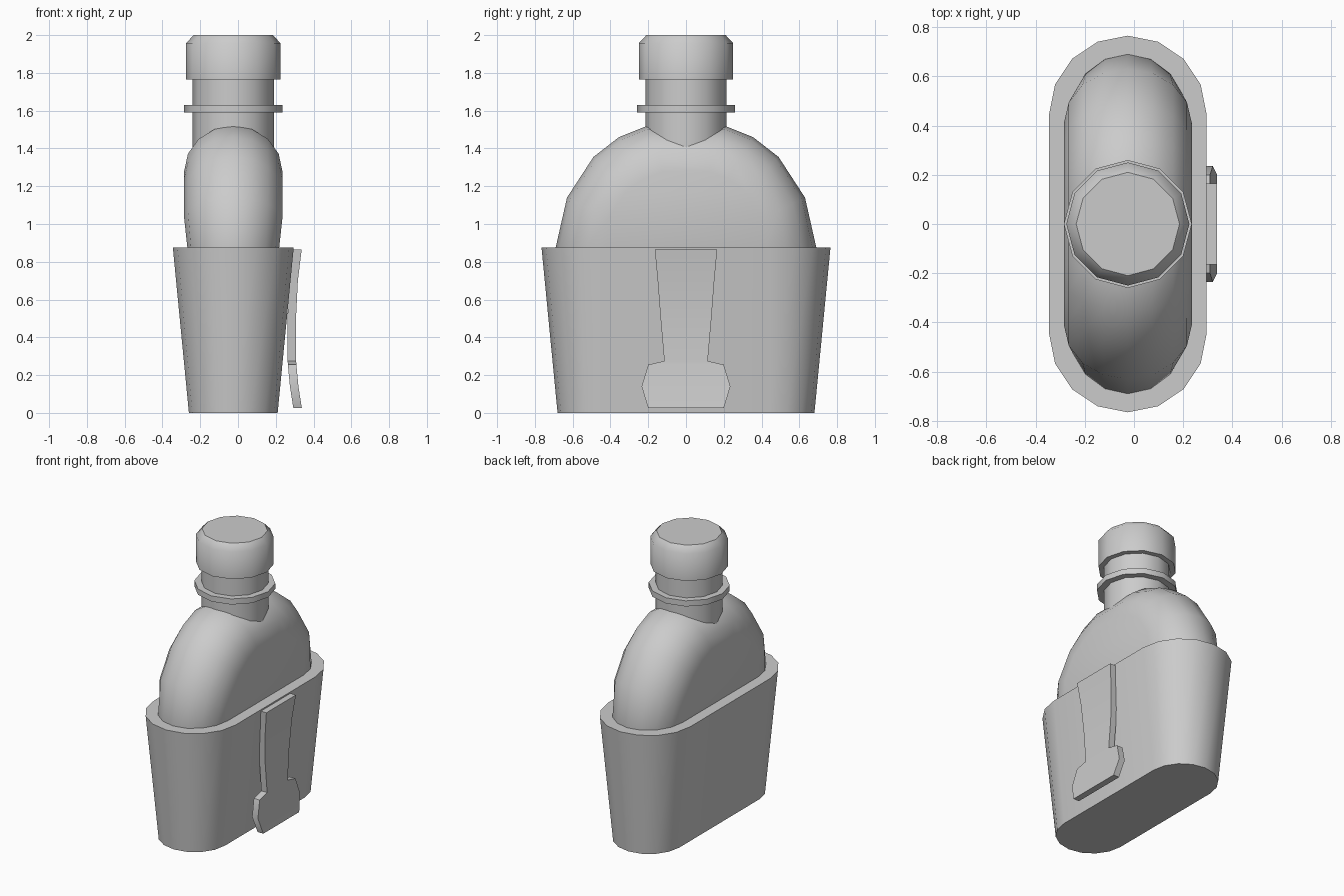
import bpy
import bmesh
from math import sin, cos, pi, radians

if "Cube" in bpy.data.objects:
    bpy.data.objects.remove(bpy.data.objects["Cube"])

CX = -0.025  # centre line of the bottle; the clip offsets it from x = 0

grey = bpy.data.materials.new("plain_grey")
grey.use_nodes = True
grey.diffuse_color = (0.6, 0.6, 0.6, 1)
grey.node_tree.nodes["Principled BSDF"].inputs["Base Color"].default_value = (0.6, 0.6, 0.6, 1)


def finish(name, bm):
    bmesh.ops.recalc_face_normals(bm, faces=bm.faces)
    mesh = bpy.data.meshes.new(name)
    bm.to_mesh(mesh)
    bm.free()
    mesh.materials.append(grey)
    obj = bpy.data.objects.new(name, mesh)
    bpy.context.collection.objects.link(obj)
    bpy.ops.object.select_all(action="DESELECT")
    obj.select_set(True)
    bpy.context.view_layer.objects.active = obj
    bpy.ops.object.shade_smooth_by_angle(angle=radians(45))
    return obj


def loft(name, rings, caps=True):
    """Bridge a stack of closed rings and cap both ends."""
    bm = bmesh.new()
    rows = [[bm.verts.new(p) for p in ring] for ring in rings]
    for a, b in zip(rows, rows[1:]):
        for i in range(len(a)):
            j = (i + 1) % len(a)
            bm.faces.new((a[i], a[j], b[j], b[i]))
    if caps:
        bm.faces.new(rows[0])
        bm.faces.new(rows[-1])
    return finish(name, bm)


def circle(r, z, n=12):
    return [(CX + r * cos(2 * pi * i / n), r * sin(2 * pi * i / n), z) for i in range(n)]


def stadium(r, straight, z, n=8):
    ring = []
    for side in (0, 1):
        for i in range(n + 1):
            a = pi * (i / n + side)
            ring.append((CX + r * cos(a), r * sin(a) + (-straight if side else straight), z))
    return ring


# Tapered cup
loft("cup", [stadium(0.235, 0.445, 0), stadium(0.32, 0.445, 0.876)])

# Bottle body: rounded section swept along an arch, with flat sides
# each row: half width, outer y, outer z, inner y, inner z
half_arch = [
    (0.20, 0.62, 0.55, 0.40, 0.55),
    (0.243, 0.69, 0.875, 0.42, 0.875),
    (0.26, 0.63, 1.14, 0.41, 1.03),
    (0.26, 0.49, 1.355, 0.32, 1.17),
    (0.26, 0.355, 1.46, 0.22, 1.24),
    (0.26, 0.205, 1.52, 0.12, 1.28),
]
arch = half_arch + [(w, -oy, oz, -iy, iz) for w, oy, oz, iy, iz in reversed(half_arch)]
STEPS = 8
bm = bmesh.new()
sections = []
for w, oy, oz, iy, iz in arch:
    row = []
    for k in range(STEPS + 1):
        a = pi * k / STEPS
        s = sin(a)
        row.append(bm.verts.new((CX + w * cos(a), iy + (oy - iy) * s, iz + (oz - iz) * s)))
    sections.append(row)
for a, b in zip(sections, sections[1:]):
    for k in range(STEPS):
        bm.faces.new((a[k], a[k + 1], b[k + 1], b[k]))
for k in (0, STEPS):
    for i in range(len(half_arch) - 1):
        bm.faces.new((sections[i][k], sections[i + 1][k], sections[-i - 2][k], sections[-i - 1][k]))
bm.faces.new(sections[0] + sections[-1][::-1])
finish("bottle_body", bm)

# Neck, collar and screw cap
loft("neck", [circle(0.215, 1.3), circle(0.215, 1.78)])
loft("neck_collar", [circle(0.26, 1.59), circle(0.26, 1.63)])
loft("screw_cap", [circle(0.25, 1.765), circle(0.25, 1.957), circle(0.21, 2.0)])

# Belt clip: a bent strap with a flared foot
clip_rows = [  # z, outer x, half width
    (0.865, 0.337, 0.165),
    (0.70, 0.317, 0.15),
    (0.48, 0.306, 0.133),
    (0.275, 0.308, 0.115),
    (0.255, 0.309, 0.20),
    (0.14, 0.32, 0.235),
    (0.025, 0.338, 0.20),
]
THICK = 0.045
loft("belt_clip", [
    [(x, -w, z), (x, w, z), (x - THICK, w, z), (x - THICK, -w, z)] for z, x, w in clip_rows
])
